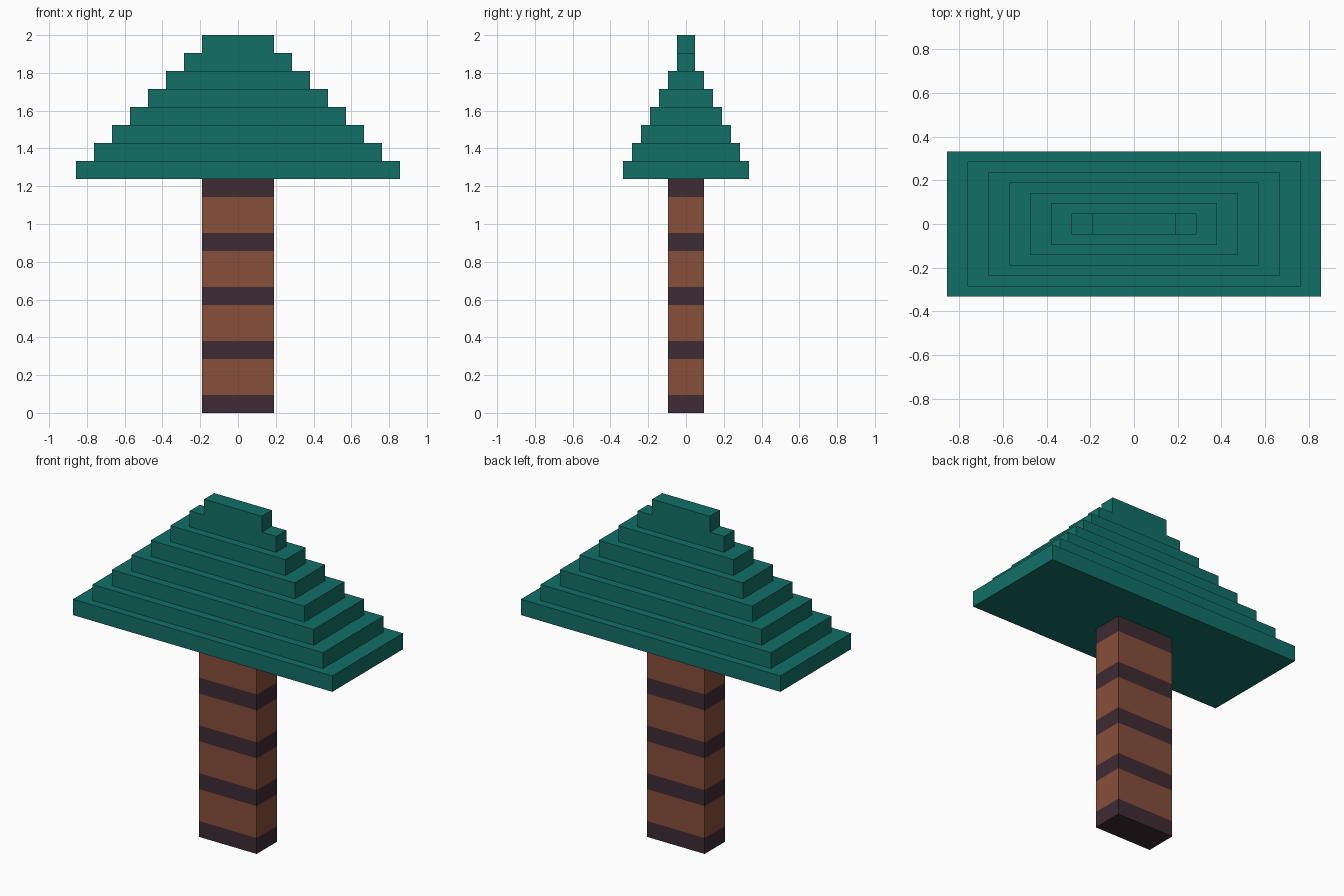
import bpy
import bmesh
from mathutils import Matrix

if "Cube" in bpy.data.objects:
    bpy.data.objects.remove(bpy.data.objects["Cube"])

U = 2 / 21  # one block unit: the tree is 21 units tall


def material(name, rgb):
    m = bpy.data.materials.new(name)
    m.diffuse_color = (*rgb, 1)
    m.use_nodes = True
    m.node_tree.nodes["Principled BSDF"].inputs["Base Color"].default_value = m.diffuse_color
    return m


def box(name, width, depth, z, height, mat):
    """Centred block, sizes in block units, resting at height z."""
    bm = bmesh.new()
    bmesh.ops.create_cube(bm, size=1)
    bmesh.ops.transform(
        bm, verts=bm.verts,
        matrix=Matrix.Translation((0, 0, (z + height / 2) * U))
        @ Matrix.Diagonal((width * U, depth * U, height * U, 1)))
    mesh = bpy.data.meshes.new(name)
    bm.to_mesh(mesh)
    bm.free()
    mesh.materials.append(mat)
    obj = bpy.data.objects.new(name, mesh)
    bpy.context.collection.objects.link(obj)


leaf = material("leaf_green", (0.006, 0.16, 0.135))
bark = material("bark_brown", (0.24, 0.077, 0.042))
dark = material("bark_dark", (0.048, 0.025, 0.034))

# Trunk: dark rings every three units with brown sections between
for i in range(5):
    box(f"trunk_ring_{i + 1}", 4, 2, 3 * i, 1, dark)
    if i < 4:
        box(f"trunk_section_{i + 1}", 4, 2, 3 * i + 1, 2, bark)

# Canopy: eight stepped layers, the top two equally deep
for i in range(8):
    box(f"canopy_layer_{i + 1}", 18 - 2 * i, max(7 - i, 1), 13 + i, 1, leaf)
